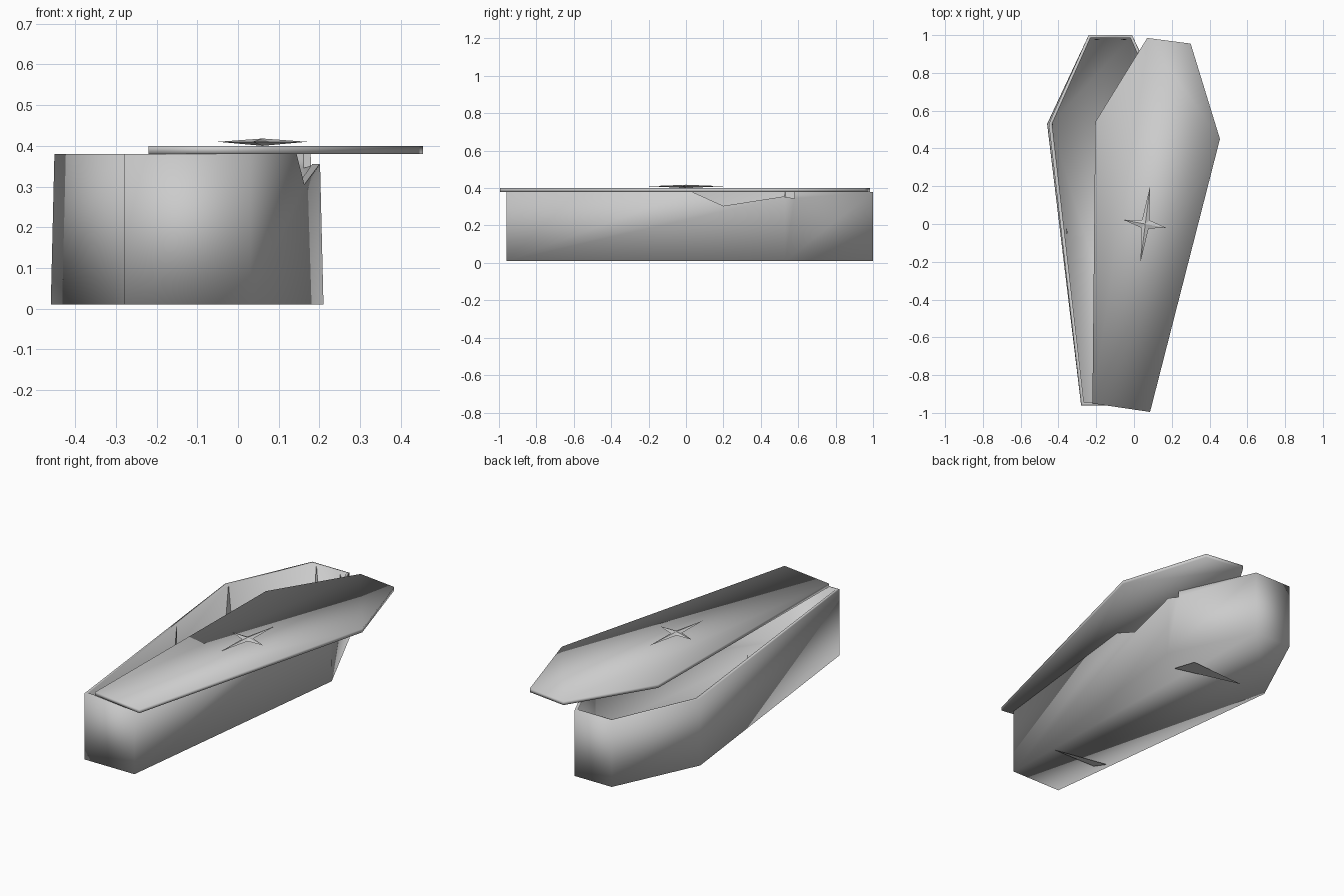
import bpy, bmesh

if "Cube" in bpy.data.objects:
    bpy.data.objects.remove(bpy.data.objects["Cube"])

CX = -0.125  # centre line of the box


def make(name, verts, faces, smooth=True):
    me = bpy.data.meshes.new(name)
    me.from_pydata(verts, [], faces)
    bm = bmesh.new()
    bm.from_mesh(me)
    bmesh.ops.recalc_face_normals(bm, faces=bm.faces)
    bm.to_mesh(me)
    bm.free()
    for p in me.polygons:
        p.use_smooth = smooth
    ob = bpy.data.objects.new(name, me)
    bpy.context.collection.objects.link(ob)
    return ob


def loft(name, rings, smooth=True):
    """Join rings of (x, y, z) points and cap both ends."""
    n = len(rings[0])
    verts = [v for r in rings for v in r]
    faces = [(k * n + i, k * n + (i + 1) % n, (k + 1) * n + (i + 1) % n, (k + 1) * n + i)
             for k in range(len(rings) - 1) for i in range(n)]
    faces += [tuple(range(n)), tuple(range(len(verts) - n, len(verts)))]
    return make(name, verts, faces, smooth)


def outline(foot, wide, head, y0, y1, y2, z):
    half = [(foot, y0), (wide, y1), (head, y2)]
    pts = half + [(-x, y) for x, y in reversed(half)]
    return [(CX + x, y, z) for x, y in pts]


# Open six-sided box: outer wall, rim, inner wall, floor
box = loft("coffin_box", [
    outline(0.155, 0.335, 0.115, -0.96, 0.53, 1.0, 0.01),
    outline(0.155, 0.326, 0.115, -0.96, 0.53, 1.0, 0.38),
    outline(0.140, 0.308, 0.105, -0.945, 0.53, 0.985, 0.38),
    outline(0.140, 0.315, 0.105, -0.945, 0.53, 0.985, 0.025)])

# Broken notch in the upper edge of the right wall
notch = [(0.03, 0.381), (0.2, 0.305), (0.52, 0.355), (0.58, 0.345), (0.58, 0.42), (0.03, 0.42)]
cutter = loft("notch_cutter", [[(x, y, z) for y, z in notch] for x in (0.08, 0.3)], False)
cutter.hide_render = True
cutter.hide_set(True)
mod = box.modifiers.new("notch", 'BOOLEAN')
mod.operation = 'DIFFERENCE'
mod.solver = 'EXACT'
mod.object = cutter

# Lid slid off to the right
lid = [(0.085, -0.995), (0.455, 0.45), (0.30, 0.955), (0.07, 0.985), (-0.205, 0.54), (-0.22, -0.95)]
loft("lid", [[(x, y, z) for x, y in lid] for z in (0.38, 0.40)])

# Four-pointed ornament on the lid
star = [(0.035, -0.2), (0.077, -0.024), (0.17, -0.02), (0.082, 0.02),
        (0.085, 0.2), (0.043, 0.022), (-0.05, 0.02), (0.038, -0.02)]
verts = [(x, y, 0.41) for x, y in star] + [(0.06, 0, 0.418), (0.06, 0, 0.40)]
make("lid_ornament", verts,
     [(i, (i + 1) % 8, c) for i in range(8) for c in (8, 9)], False)

# Splinters standing against the inner walls
def splinter(name, a, b, top):
    make(name, [(*a, 0.2), (*b, 0.2), top], [(0, 1, 2)], False)

splinter("head_splinter_left", (-0.21, 0.975), (-0.18, 0.975), (-0.2, 0.98, 0.385))
splinter("head_splinter_right", (-0.07, 0.975), (-0.04, 0.975), (-0.05, 0.98, 0.385))
splinter("corner_splinter", (-0.432, 0.51), (-0.427, 0.55), (-0.43, 0.53, 0.385))
splinter("left_splinter", (-0.355, -0.06), (-0.36, -0.02), (-0.352, -0.04, 0.39))
splinter("right_splinter", (0.10, -0.32), (0.105, -0.27), (0.098, -0.3, 0.375))

# Flat shards under the floor
make("shard_head", [(0.09, 0.44, 0.002), (0.05, 0.56, 0.002), (-0.29, 0.54, 0.002)], [(0, 1, 2)], False)
make("shard_foot", [(0.02, -0.63, 0), (-0.29, -0.57, 0), (-0.25, -0.63, 0)], [(0, 1, 2)], False)
